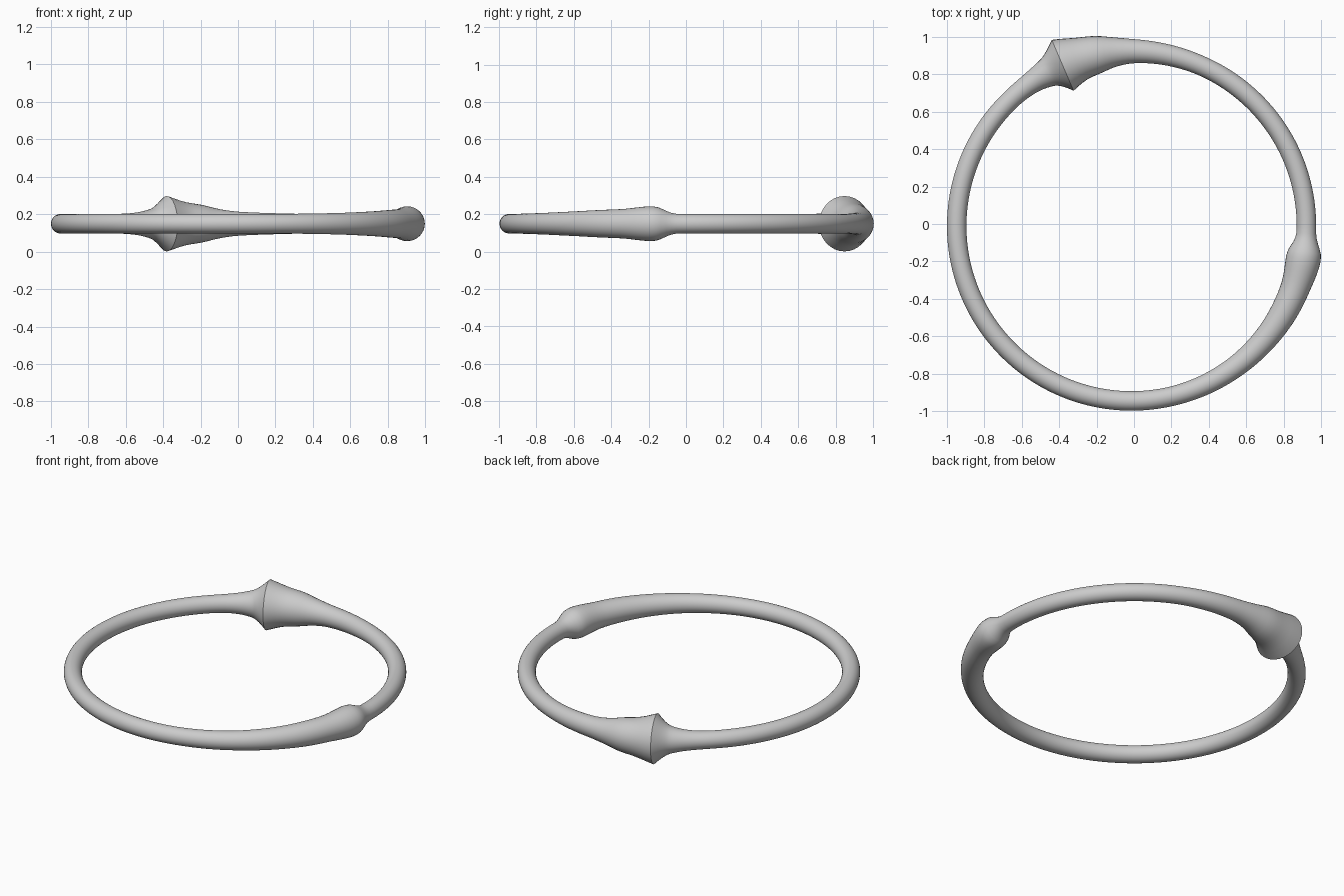
import bpy, bmesh, math
from math import cos, sin, radians

if "Cube" in bpy.data.objects:
    bpy.data.objects.remove(bpy.data.objects["Cube"], do_unlink=True)

CENTRE = (-0.013, -0.011, 0.149)
RING = 0.934
SIDES = 32

metal = bpy.data.materials.new("soft grey")
metal.use_nodes = True
grey = (0.6, 0.6, 0.6, 1)
metal.diffuse_color = grey
metal.node_tree.nodes["Principled BSDF"].inputs["Base Color"].default_value = grey

# Tube radius at each angle round the ring, in degrees
PROFILE = [(-80, .052), (-58, .056), (-40, .065), (-29, .073), (-20, .079),
           (-15, .088), (-11, .093), (-8.5, .088), (-5.5, .066), (-2.5, .053),
           (2, .052), (64, .052), (77, .056), (89, .064), (95, .077),
           (101, .100), (106.5, .115), (113.2, .148),
           (115.2, .117), (117, .094), (118.5, .081), (121, .070),
           (124, .061), (129, .054), (136, .052), (280, .052)]


def slope(i):
    """Tangent of the profile, flat at peaks and along the plain tube."""
    if i in (0, len(PROFILE) - 1):
        return 0
    (a0, r0), (a1, r1), (a2, r2) = PROFILE[i - 1:i + 2]
    left, right = (r1 - r0) / (a1 - a0), (r2 - r1) / (a2 - a1)
    return 2 * left * right / (left + right) if left * right > 0 else 0


def tube_stations():
    """Angle and radius of each loop, finer where the tube swells."""
    for i in range(len(PROFILE) - 1):
        (a0, r0), (a1, r1) = PROFILE[i:i + 2]
        span = a1 - a0
        m0, m1 = slope(i) * span, slope(i + 1) * span
        # The collar keeps a crisp edge
        if r1 > 0.14:
            m1 = r1 - r0
        if r0 > 0.14:
            m0 = r1 - r0
        steps = max(2, round(span / 2))
        for s in range(steps):
            t = s / steps
            r = ((2 * t**3 - 3 * t**2 + 1) * r0 + (t**3 - 2 * t**2 + t) * m0
                 + (3 * t**2 - 2 * t**3) * r1 + (t**3 - t**2) * m1)
            yield radians(a0 + span * t), r


# Bangle: one closed tube with a flared collar and a rounded swelling
bm = bmesh.new()
loops = []
for angle, r in tube_stations():
    loop = []
    for k in range(SIDES):
        u = math.tau * k / SIDES
        d = RING + r * cos(u)
        loop.append(bm.verts.new((CENTRE[0] + d * cos(angle),
                                  CENTRE[1] + d * sin(angle),
                                  CENTRE[2] + r * sin(u))))
    loops.append(loop)
for i, a in enumerate(loops):
    b = loops[(i + 1) % len(loops)]
    for k in range(SIDES):
        n = (k + 1) % SIDES
        bm.faces.new((a[k], b[k], b[n], a[n]))
bmesh.ops.recalc_face_normals(bm, faces=bm.faces)
mesh = bpy.data.meshes.new("bangle")
bm.to_mesh(mesh)
bm.free()
mesh.materials.append(metal)
bangle = bpy.data.objects.new("bangle", mesh)
bpy.context.collection.objects.link(bangle)

bpy.ops.object.select_all(action="DESELECT")
bangle.select_set(True)
bpy.context.view_layer.objects.active = bangle
bpy.ops.object.shade_smooth_by_angle(angle=radians(32))
